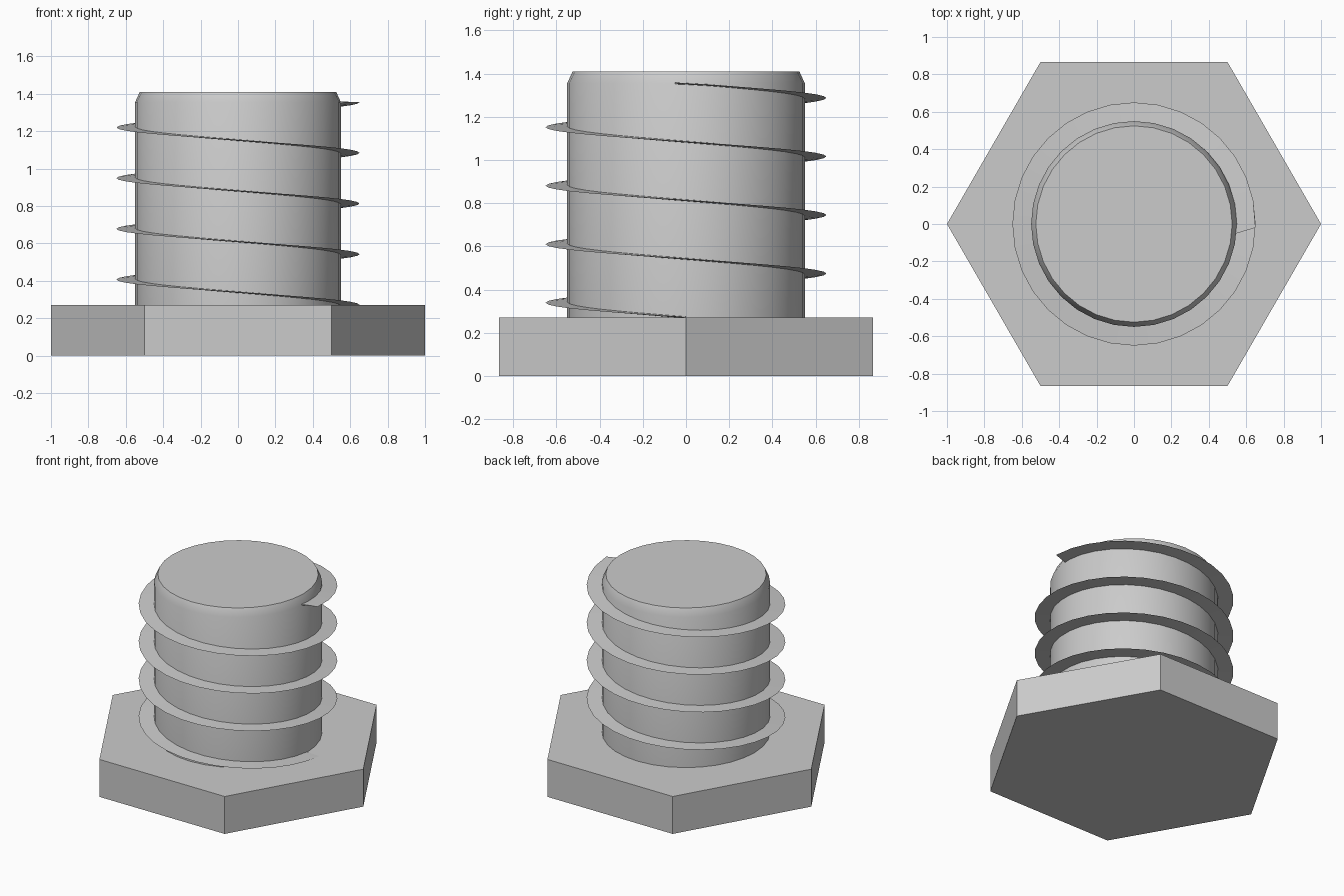
import bpy, bmesh
from math import cos, sin, tau, radians

if "Cube" in bpy.data.objects:
    bpy.data.objects.remove(bpy.data.objects["Cube"])

HEAD_H, TOP = 0.27, 1.41
SHAFT_R, RIM_R, THREAD_R = 0.55, 0.525, 0.65
PITCH, TURNS, SEGS = 0.271, 4, 32

steel = bpy.data.materials.new("grey_steel")
steel.use_nodes = True
grey = (0.6, 0.6, 0.6, 1)
steel.diffuse_color = grey
steel.node_tree.nodes["Principled BSDF"].inputs["Base Color"].default_value = grey


def make_object(name, bm, smooth=False):
    bmesh.ops.recalc_face_normals(bm, faces=bm.faces)
    mesh = bpy.data.meshes.new(name)
    bm.to_mesh(mesh)
    bm.free()
    mesh.materials.append(steel)
    obj = bpy.data.objects.new(name, mesh)
    bpy.context.collection.objects.link(obj)
    if smooth:
        bpy.ops.object.select_all(action='DESELECT')
        obj.select_set(True)
        bpy.context.view_layer.objects.active = obj
        bpy.ops.object.shade_smooth_by_angle(angle=radians(35))
    return obj


def polar(radius, angle, z):
    return (radius * cos(angle), radius * sin(angle), z)


def bridge(bm, rings, closed):
    """Join consecutive rings with quads and cap both ends."""
    count = len(rings[0])
    for a, b in zip(rings, rings[1:]):
        for i in range(count if closed else count - 1):
            j = (i + 1) % count
            bm.faces.new((a[i], a[j], b[j], b[i]))
    bm.faces.new(rings[0])
    bm.faces.new(rings[-1])


def lathe(name, profile, sides, smooth):
    bm = bmesh.new()
    rings = [[bm.verts.new(polar(r, tau * i / sides, z)) for i in range(sides)]
             for r, z in profile]
    bridge(bm, rings, True)
    return make_object(name, bm, smooth)


# Hexagonal head
lathe("hex_head", [(1, 0), (1, HEAD_H)], 6, False)

# Shaft with a chamfered tip
lathe("shaft", [(SHAFT_R, HEAD_H), (SHAFT_R, 1.355), (RIM_R, TOP)], SEGS, True)

# Thin wedge-shaped thread winding down around the shaft
bm = bmesh.new()
rings = []
for step in range(TURNS * SEGS + 1):
    angle = tau * step / SEGS
    z = 1.355 - PITCH * step / SEGS
    root = angle - (0.1 if step == 0 else 0)
    edge = angle - (0.03 if step == 0 else 0)
    rings.append([bm.verts.new(polar(SHAFT_R - 0.01, root, z + 0.004)),
                  bm.verts.new(polar(THREAD_R, edge, z)),
                  bm.verts.new(polar(SHAFT_R - 0.01, root, z - 0.004))])
bridge(bm, rings, True)
make_object("screw_thread", bm, True)
